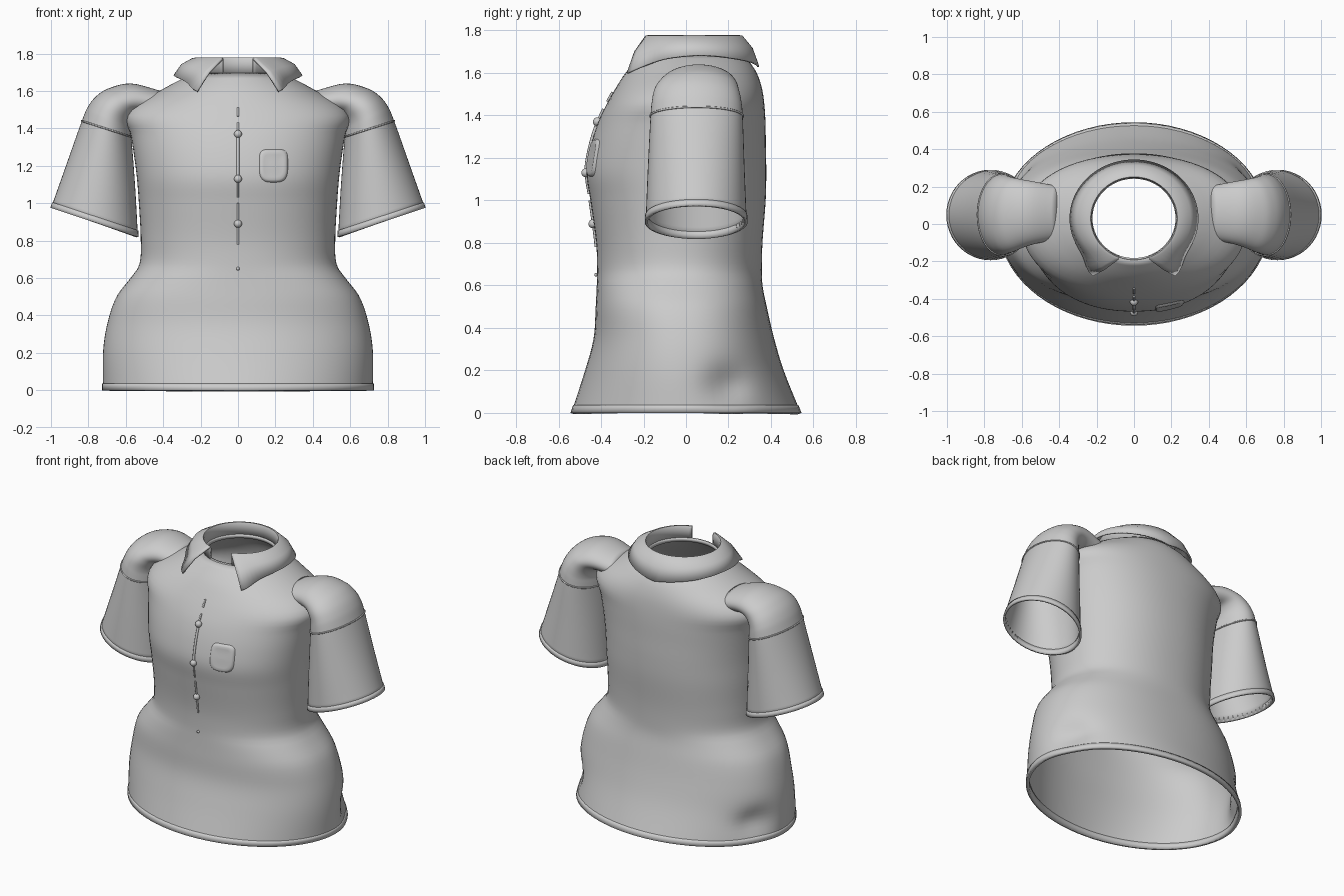
import bpy, bmesh, math
from mathutils import Vector

if "Cube" in bpy.data.objects:
    bpy.data.objects.remove(bpy.data.objects["Cube"])

fabric = bpy.data.materials.new("grey fabric")
fabric.diffuse_color = (0.6, 0.6, 0.6, 1)
fabric.use_nodes = True
fabric.node_tree.nodes["Principled BSDF"].inputs["Base Color"].default_value = fabric.diffuse_color


def finish(name, bm, thick=0.0, angle=50):
    """Turn a bmesh into a smooth shaded object, optionally given cloth thickness."""
    bmesh.ops.recalc_face_normals(bm, faces=bm.faces)
    me = bpy.data.meshes.new(name)
    bm.to_mesh(me)
    bm.free()
    ob = bpy.data.objects.new(name, me)
    bpy.context.collection.objects.link(ob)
    me.materials.append(fabric)
    bpy.context.view_layer.objects.active = ob
    ob.select_set(True)
    bpy.ops.object.shade_smooth_by_angle(angle=math.radians(angle))
    ob.select_set(False)
    if thick:
        mod = ob.modifiers.new("thickness", 'SOLIDIFY')
        mod.thickness, mod.offset = thick, -1
    return ob


def loft(rows, closed=True):
    """Skin a list of equal-length point rows."""
    bm = bmesh.new()
    vs = [[bm.verts.new(p) for p in r] for r in rows]
    n = len(rows[0])
    for a, b in zip(vs, vs[1:]):
        for i in range(n if closed else n - 1):
            j = (i + 1) % n
            bm.faces.new((a[i], a[j], b[j], b[i]))
    return bm


def smooth(table, t):
    """Smooth interpolation of rows whose first entry is the key."""
    k = max(0, min(len(table) - 2, sum(r[0] <= t for r in table) - 1))
    a, b = table[k], table[k + 1]
    p, q = table[max(k - 1, 0)], table[min(k + 2, len(table) - 1)]
    h = b[0] - a[0]
    u = (t - a[0]) / h
    out = []
    for i in range(1, len(a)):
        m0 = (b[i] - p[i]) / (b[0] - p[0]) * h
        m1 = (q[i] - a[i]) / (q[0] - a[0]) * h
        out.append((2*u**3 - 3*u*u + 1) * a[i] + (u**3 - 2*u*u + u) * m0
                   + (3*u*u - 2*u**3) * b[i] + (u**3 - u*u) * m1)
    return out


# ---- torso: height, half width, front y, back y, squareness
BODY = [(0.0, .722, -.54, .54, 2.0), (.2, .722, -.475, .46, 2.1),
        (.35, .70, -.435, .415, 2.2), (.5, .65, -.425, .38, 2.3),
        (.6, .575, -.42, .36, 2.3), (.67, .528, -.418, .357, 2.2),
        (.8, .52, -.423, .36, 2.2), (1.0, .53, -.45, .375, 2.2),
        (1.13, .54, -.468, .378, 2.2), (1.25, .555, -.45, .376, 2.2),
        (1.37, .575, -.413, .374, 2.2), (1.46, .60, -.37, .368, 2.2),
        (1.53, .545, -.33, .357, 2.1), (1.6, .42, -.285, .333, 2.0),
        (1.65, .33, -.24, .30, 2.0), (1.695, .235, -.195, .25, 2.0)]


def body_point(a, z, grow=0.0):
    w, f, b, p = smooth(BODY, z)
    c, s = math.cos(a), math.sin(a)
    r = (abs(c) ** p + abs(s) ** p) ** (-1 / p)
    x, y = (w + grow) * r * c, (b - f) / 2 * r * s
    y += (f + b) / 2 + grow * s
    # soft fold at the sides above the hem
    dent = .05 * math.exp(-((y - .2) / .1) ** 2 - ((z - .13) / .09) ** 2)
    return Vector((x - math.copysign(dent, x), y, z))


def front_y(x, z):
    w, f, b, p = smooth(BODY, z)
    return (f + b) / 2 - (b - f) / 2 * (1 - abs(x / w) ** p) ** (1 / p)


N = 72
ring = [2 * math.pi * i / N for i in range(N)]
levels = [1.695 * i / 60 for i in range(61)]
finish("torso", loft([[body_point(a, z) for a in ring] for z in levels]), .012)
finish("bottom_hem", loft([[body_point(a, z, .004) for a in ring]
                           for z in (0, .02, .036)]), .02)

# ---- sleeves: key, outer x z, inner x z, half depth, centre y
SLEEVE = [(0, 1.0, .975, .535, .82, .238, .048), (1, .92, 1.2, .55, 1.09, .228, .048),
          (2, .835, 1.44, .57, 1.355, .217, .05), (3, .80, 1.52, .575, 1.42, .21, .05),
          (4, .755, 1.575, .56, 1.46, .20, .05), (5, .69, 1.615, .53, 1.48, .185, .055),
          (6, .57, 1.64, .48, 1.47, .165, .06), (7, .41, 1.60, .38, 1.45, .14, .06)]


def sleeve_ring(t, side, grow=0.0, n=48):
    ox, oz, ix, iz, ry, cy = smooth(SLEEVE, t)
    mid = Vector(((ox + ix) / 2, cy, (oz + iz) / 2))
    u = Vector(((ox - ix) / 2, 0, (oz - iz) / 2))
    u *= 1 + grow / u.length
    pts = []
    for i in range(n):
        a = 2 * math.pi * i / n
        q = mid + u * math.cos(a) + Vector((0, (ry + grow) * math.sin(a), 0))
        pts.append((q.x * side, q.y, q.z))
    return pts


def tube(name, pts, radius, cyclic=False):
    cu = bpy.data.curves.new(name, 'CURVE')
    cu.dimensions = '3D'
    cu.bevel_depth, cu.bevel_resolution, cu.use_fill_caps = radius, 2, True
    sp = cu.splines.new('POLY')
    sp.points.add(len(pts) - 1)
    for p, co in zip(sp.points, pts):
        p.co = (*co, 1)
    sp.use_cyclic_u = cyclic
    cu.materials.append(fabric)
    bpy.context.collection.objects.link(bpy.data.objects.new(name, cu))


for side, tag in ((1, "left"), (-1, "right")):
    finish(tag + "_sleeve", loft([sleeve_ring(i / 5, side) for i in range(36)]), .01)
    finish(tag + "_cuff", loft([sleeve_ring(t, side, .004) for t in (0, .06, .13)]), .014)
    tube(tag + "_sleeve_seam", sleeve_ring(2, side, .001), .005, True)

# ---- collar: inner stand, rolled top, falling leaf with pointed front tips
EDGE_Z = [(0, 1.60), (.12, 1.645), (.25, 1.672), (.45, 1.685), (.7, 1.665), (1, 1.63)]
columns = []
M = 64
for i in range(M + 1):
    v = 2 * i / M - 1
    s, sg = 1 - abs(v), (1 if v >= 0 else -1)
    a = math.radians(20 + 160 * s)
    b = math.radians(33 + 147 * s)
    tip = 1 + .17 * math.exp(-(s / .09) ** 2)

    def on(ang, rx, ry, z):
        return Vector((sg * rx * math.sin(ang), .03 - ry * math.cos(ang), z))
    top = on(a, .232, .222, 1.778)
    edge = on(b, .345 * tip, .315 * tip, smooth(EDGE_Z, s)[0])
    out = Vector((top.x, top.y - .03, 0)).normalized()
    mid = top.lerp(edge, .5) + out * .016 + Vector((0, 0, .012))
    columns.append([on(a, .225, .215, 1.685), on(a, .226, .216, 1.765), top,
                    top + out * .014 - Vector((0, 0, .003)), mid, edge])
finish("collar", loft(columns, closed=False), .01)

# neck band closing the front under the collar gap
finish("neck_band", loft([[(.232 * math.cos(a), .03 + .222 * math.sin(a), z) for a in ring]
                          for z in (1.675, 1.70)]), .01)

# ---- front placket seams and buttons
for k, (z0, z1, r) in enumerate(((.78, .87, .006), (.91, 1.0, .006), (1.03, 1.11, .005),
                                 (1.15, 1.35, .008), (1.39, 1.43, .006), (1.465, 1.51, .006))):
    zs = [z0 + (z1 - z0) * i / 8 for i in range(9)]
    tube("placket_seam_%d" % k, [(0, front_y(0, z) - .003, z) for z in zs], r)

for z, r in ((1.37, .021), (1.13, .021), (.89, .021), (.65, .009)):
    bm = bmesh.new()
    bmesh.ops.create_uvsphere(bm, u_segments=16, v_segments=10, radius=r)
    bmesh.ops.translate(bm, verts=bm.verts, vec=(0, front_y(0, z) - .004, z))
    finish("button", bm)

# ---- chest pocket: rounded soft patch following the chest
rows = []
for scale, lift in ((1.0, -.004), (.93, .007), (.82, .011), (.66, .008), (.3, .007), (.01, .007)):
    row = []
    for a in ring:
        c, s = math.cos(a), math.sin(a)
        p = 5 if s > 0 else 3.2
        r = scale * (abs(c) ** p + abs(s) ** p) ** (-1 / p)
        x, z = .19 + .078 * r * c, 1.20 + .09 * r * s
        row.append((x, front_y(x, z) - lift, z))
    rows.append(row)
finish("chest_pocket", loft(rows))
